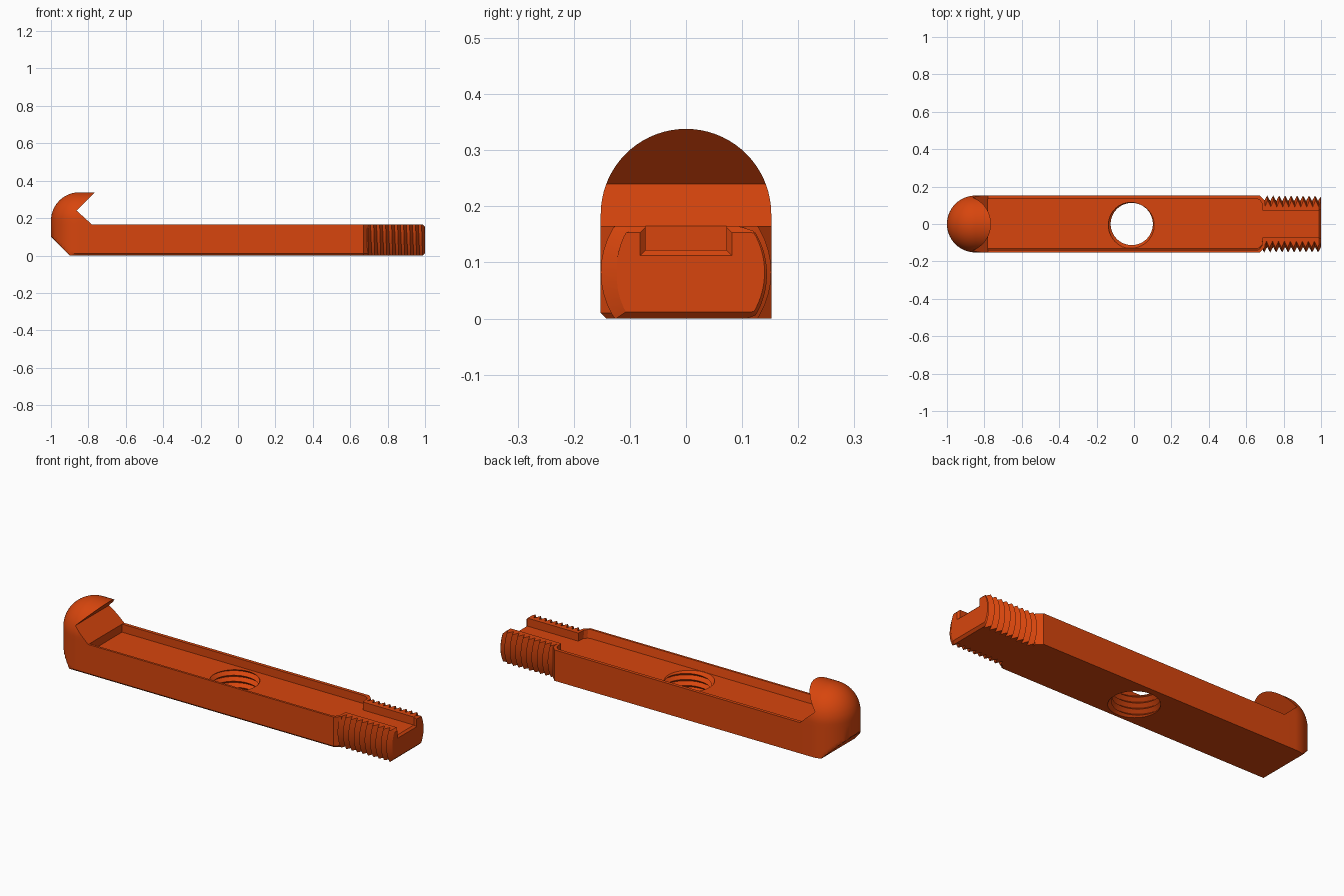
import bpy, bmesh
from math import cos, sin, pi, radians, sqrt
from mathutils import Matrix

cube = bpy.data.objects.get("Cube")
if cube:
    bpy.data.objects.remove(cube, do_unlink=True)

R = 0.152        # half width of the bar
TOP = 0.165      # top of the rails
FLOOR = 0.122    # channel floor
MID = TOP / 2
CUT = 0.01       # small bevel along the lower front edge
PEAK = 0.338     # top of the hook

orange = bpy.data.materials.new("burnt_orange")
orange.use_nodes = True
COLOR = (0.68, 0.06, 0.004, 1)
orange.diffuse_color = COLOR
orange.node_tree.nodes["Principled BSDF"].inputs["Base Color"].default_value = COLOR


def finish(name, bm):
    # Every solid must face outwards for the cuts to work
    bm.normal_update()
    bmesh.ops.recalc_face_normals(bm, faces=bm.faces)
    if bm.calc_volume(signed=True) < 0:
        bmesh.ops.reverse_faces(bm, faces=bm.faces)
    mesh = bpy.data.meshes.new(name)
    bm.to_mesh(mesh)
    bm.free()
    mesh.materials.append(orange)
    ob = bpy.data.objects.new(name, mesh)
    bpy.context.collection.objects.link(ob)
    return ob


def loft(name, sections):
    """Closed solid through matching rings of points."""
    bm = bmesh.new()
    rings = [[bm.verts.new(p) for p in ring] for ring in sections]
    bm.faces.new(rings[0])
    bm.faces.new(rings[-1])
    for a, b in zip(rings, rings[1:]):
        for k in range(len(a)):
            bm.faces.new((a[k - 1], a[k], b[k], b[k - 1]))
    return finish(name, bm)


def screw(name, minor, major, pitch, length, matrix, n=48):
    """Closed helical rod along local x."""
    bm = bmesh.new()
    rows = int(2 * length / pitch)
    grid = []
    for i in range(rows + 1):
        r = major if i % 2 else minor
        grid.append([bm.verts.new((pitch * (i / 2 + j / n),
                                   r * cos(2 * pi * j / n), r * sin(2 * pi * j / n)))
                     for j in range(n)])

    def vert(i, j):
        return grid[i][j] if j < n else grid[i + 2][0]
    for i in range(rows):
        for j in range(n):
            if j < n - 1 or i + 3 <= rows:
                bm.faces.new((vert(i, j), vert(i, j + 1), vert(i + 1, j + 1), vert(i + 1, j)))
    # Close both ends with fans
    rim = [e for e in bm.edges if e.is_boundary]
    ends = [bm.verts.new((pitch / 2, 0, 0)), bm.verts.new((pitch * (rows + 1) / 2, 0, 0))]
    for e in rim:
        a, b = e.verts
        bm.faces.new((a, b, ends[int(a.co.x > length / 2)]))
    bm.transform(matrix)
    return finish(name, bm)


def combine(target, tool, operation):
    mod = target.modifiers.new(operation.lower(), "BOOLEAN")
    mod.operation = operation
    mod.solver = "EXACT"
    mod.object = tool
    bpy.context.view_layer.objects.active = target
    bpy.ops.object.modifier_apply(modifier=mod.name)
    bpy.data.objects.remove(tool, do_unlink=True)


# Hook: horizontal slices with a rounded back, domed top and notched front
NOTCH_X, NOTCH_Z, TIP_X = -0.863, 0.24, -0.765
CX, CZ = R - 1, PEAK - R


def hook_slice(z):
    r = sqrt(max(R * R - max(z - CZ, 0) ** 2, 1e-6))
    if z <= TOP:
        front = -0.78
    elif z <= NOTCH_Z:
        front = -0.78 + (NOTCH_X + 0.78) * (z - TOP) / (NOTCH_Z - TOP)
    else:
        front = NOTCH_X + (TIP_X - NOTCH_X) * (z - NOTCH_Z) / (PEAK - NOTCH_Z)
    low = -R + max(CUT - z, 0)
    ring = [(front, r, z)]
    for k in range(49):
        a = pi / 2 + pi * k / 48
        x = max(min(CX + r * cos(a), front - 1e-4 * (1 + min(k, 48 - k))), -0.9 - z)
        ring.append((x, max(r * sin(a), low), z))
    return ring + [(front, max(-r, low), z)]


heights = [0, CUT, 0.025, 0.04, 0.055, 0.07, 0.085, 0.1, TOP, CZ, NOTCH_Z]
heights += [CZ + R * sin(radians(a)) for a in (5, 10, 15, 25, 30, 35, 40, 45, 50, 55,
                                               60, 65, 70, 75, 80, 84, 87, 90)]
hook = loft("hook", [hook_slice(z) for z in sorted(heights)])

# Bar: channel section that narrows to a slot behind the tapered shoulders
sections = []
for x, outer, inner in ((-0.78, R, 0.134), (0.66, R, 0.134), (0.672, R, 0.128),
                        (0.684, 0.14, 0.112), (0.688, 0.136, 0.072), (0.7, 0.124, 0.072)):
    lean = 0.1 * (inner - 0.072)
    sections.append([(x, y, z) for y, z in (
        (CUT - outer, 0), (-outer, CUT), (-outer, TOP), (-inner - lean, TOP),
        (-inner + lean / 2, FLOOR), (inner, FLOOR), (inner, TOP), (outer, TOP), (outer, 0))])
bar = loft("bar", sections)

# Threaded hole through the floor
upright = Matrix.Translation((-0.012, 0, -0.1)) @ Matrix.Rotation(-pi / 2, 4, "Y")
combine(bar, screw("hole_cut", 0.113, 0.132, 0.032, 0.36, upright), "DIFFERENCE")

# Threaded end with flats and a bevelled tip
thread = screw("threaded_end", 0.123, R, 0.032, 0.5, Matrix.Translation((0.6, 0, MID)))
limit = []
for x, r, half in ((0.69, 0.165, MID), (0.988, 0.152, MID), (1.0, 0.14, MID - 0.012)):
    angles = [2 * pi * k / 96 for k in range(96)]
    limit.append([(x, r * cos(a), MID + max(-half, min(half, r * sin(a)))) for a in angles])
combine(thread, loft("thread_limit", limit), "INTERSECT")

# Slot through the thread, flared at its mouth
slot = []
for x, d in ((0.6, 0), (0.99, 0), (1.02, 0.03)):
    w = 0.072 + d
    slot.append([(x, -w, FLOOR - d), (x, w, FLOOR - d), (x, w, 0.25), (x, -w, 0.25)])
combine(thread, loft("slot_cut", slot), "DIFFERENCE")

bpy.ops.object.select_all(action="DESELECT")
for part in (hook, bar, thread):
    part.select_set(True)
bpy.context.view_layer.objects.active = bar
bpy.ops.object.shade_smooth_by_angle(angle=radians(25))
